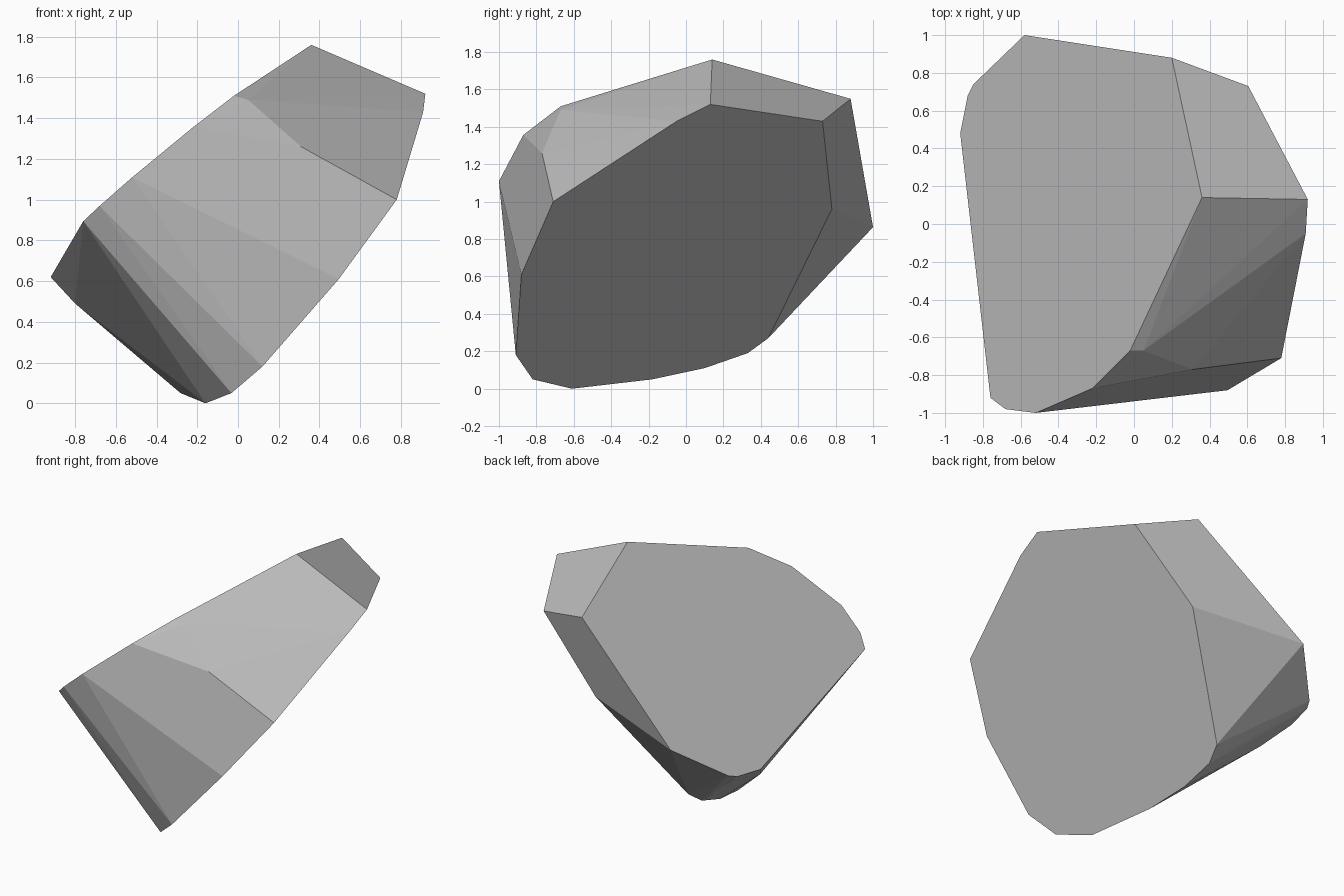
import bpy, bmesh

if "Cube" in bpy.data.objects:
    bpy.data.objects.remove(bpy.data.objects["Cube"])

# Two slanted flat sides of the rock, each an outline lying in its own plane
upper_outline = [(0.36, 0.14), (0.20, 0.88), (-0.58, 1.0), (-0.85, 0.74), (-0.88, 0.68),
                 (-0.92, 0.48), (-0.76, -0.92), (-0.68, -0.98), (-0.52, -1.0),
                 (-0.22, -0.87), (-0.02, -0.67)]          # x, y
lower_outline = [(0.13, 1.52), (-0.05, 1.43), (-0.71, 1.0), (-0.88, 0.61), (-0.91, 0.18),
                 (-0.82, 0.05), (-0.61, 0.0), (-0.18, 0.05), (0.10, 0.11), (0.33, 0.19),
                 (0.44, 0.27), (0.78, 0.96), (0.73, 1.43)]  # y, z

points = [(x, y, 1.76 + 0.865 * (x - 0.36) - 0.097 * (y - 0.14)) for x, y in upper_outline]
points += [(0.92 - 0.39 * (y - 0.13) + 0.90 * (z - 1.52), y, z) for y, z in lower_outline]
# Corners on the chipped rim between the two sides
points += [(0.05, -0.67, 1.49), (0.31, -0.77, 1.26), (-0.80, 0.31, 0.49)]

# Wrap the corners into a solid, faceted rock
bm = bmesh.new()
for p in points:
    bm.verts.new(p)
hull = bmesh.ops.convex_hull(bm, input=bm.verts)
loose = {g for g in hull["geom_interior"] + hull["geom_unused"]
         if isinstance(g, bmesh.types.BMVert)}
bmesh.ops.delete(bm, geom=list(loose), context='VERTS')
bmesh.ops.dissolve_limit(bm, angle_limit=0.03, verts=bm.verts, edges=bm.edges)
bmesh.ops.recalc_face_normals(bm, faces=bm.faces)

mesh = bpy.data.meshes.new("rock")
bm.to_mesh(mesh)
bm.free()
rock = bpy.data.objects.new("rock", mesh)
bpy.context.collection.objects.link(rock)

# Plain stone grey
stone = bpy.data.materials.new("stone grey")
stone.diffuse_color = (0.5, 0.5, 0.5, 1)
stone.use_nodes = True
stone.node_tree.nodes["Principled BSDF"].inputs["Base Color"].default_value = stone.diffuse_color
mesh.materials.append(stone)
